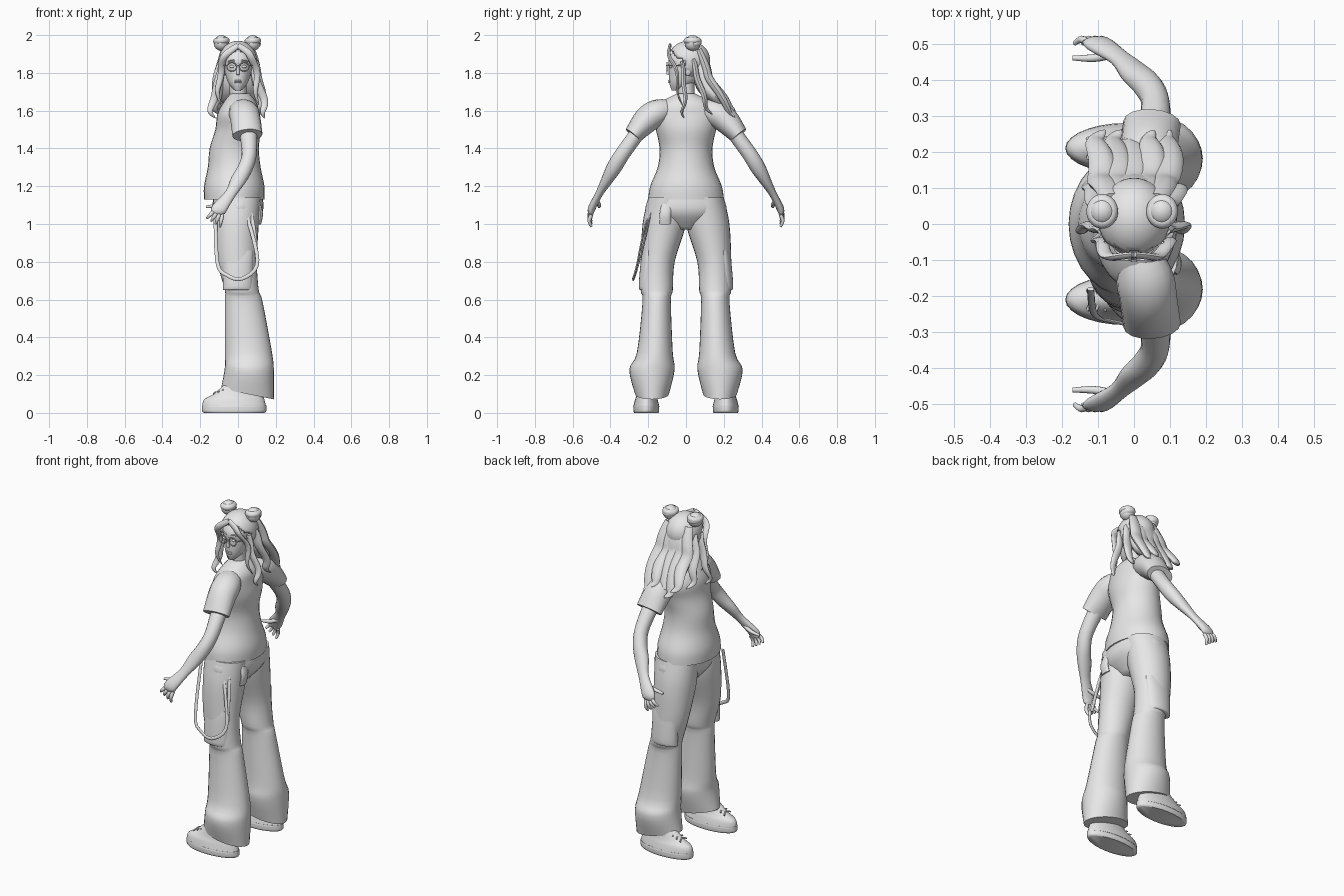
import bpy, bmesh, math
from mathutils import Vector

default_cube = bpy.data.objects.get("Cube")
if default_cube:
    bpy.data.objects.remove(default_cube, do_unlink=True)

shade = (.8, .8, .8, 1)
grey = bpy.data.materials.new("light_grey")
grey.use_nodes = True
grey.diffuse_color = shade
grey.node_tree.nodes["Principled BSDF"].inputs["Base Color"].default_value = shade


def finish(name, bm):
    bmesh.ops.recalc_face_normals(bm, faces=bm.faces[:])
    mesh = bpy.data.meshes.new(name)
    bm.to_mesh(mesh)
    bm.free()
    mesh.materials.append(grey)
    obj = bpy.data.objects.new(name, mesh)
    bpy.context.collection.objects.link(obj)
    bpy.ops.object.select_all(action="DESELECT")
    bpy.context.view_layer.objects.active = obj
    obj.select_set(True)
    bpy.ops.object.shade_smooth_by_angle(angle=math.radians(50))
    return obj


def smooth_path(points, steps):
    """Catmull-Rom interpolation through points of any dimension."""
    padded = [points[0], *points, points[-1]]
    path = []
    for a, b, c, d in zip(padded, padded[1:], padded[2:], padded[3:]):
        for i in range(steps):
            t = i / steps
            path.append([q + t / 2 * (r - p + t * (2 * p - 5 * q + 4 * r - s + t * (3 * (q - r) + s - p)))
                         for p, q, r, s in zip(a, b, c, d)])
    path.append(list(points[-1]))
    return path


def skin(name, points, ref="X", level=False, sides=16, steps=4, shape=None):
    """Skin elliptical rings (x, y, z, radius_u, radius_v) along a path."""
    bm = bmesh.new()
    path = smooth_path(points, steps)
    centres = [Vector(p[:3]) for p in path]
    axis = Vector([float(letter == ref) for letter in "XYZ"])
    rings = []
    for i, p in enumerate(path):
        if level:
            u, v = Vector((1, 0, 0)), Vector((0, 1, 0))
        else:
            tangent = (centres[min(i + 1, len(path) - 1)] - centres[max(i - 1, 0)]).normalized()
            v = tangent.cross(axis).normalized()
            u = v.cross(tangent)
        ring = []
        for k in range(sides):
            angle = math.tau * k / sides
            co = centres[i] + u * math.cos(angle) * p[3] + v * math.sin(angle) * p[4]
            ring.append(bm.verts.new(shape(co) if shape else co))
        rings.append(ring)
    for low, high in zip(rings, rings[1:]):
        for k in range(sides):
            n = (k + 1) % sides
            bm.faces.new((low[k], low[n], high[n], high[k]))
    bm.faces.new(rings[0])
    bm.faces.new(rings[-1])
    return finish(name, bm)


def loft(name, table, shape=None):
    """Level rings given as height, centre x, centre y, radius x, radius y."""
    points = [(x, y, z, rx, ry) for z, x, y, rx, ry in table]
    return skin(name, points, level=True, sides=28, shape=shape)


def tube(name, points, radius, ref="X", flat=1, tip=1):
    rings = [(*p, radius, radius * flat) for p in points[:-1]]
    rings.append((*points[-1], radius * tip, radius * flat * tip))
    return skin(name, rings, ref, sides=12)


def ball(name, centre, size):
    bm = bmesh.new()
    bmesh.ops.create_uvsphere(bm, u_segments=20, v_segments=12, radius=1)
    for v in bm.verts:
        v.co = Vector(centre) + v.co * Vector(size)
    return finish(name, bm)


def lock(name, points, width, wave=.01):
    """Tapering wavy lock of hair."""
    path = smooth_path(points, 5)
    rings = []
    for i, (x, y, z) in enumerate(path):
        t = i / (len(path) - 1)
        r = width * (.55 + .9 * t * (1 - t) - .5 * t ** 3)
        sway = wave * math.sin(t * 14) * t
        rings.append((x + sway, y + sway, z, r, r * .55))
    skin(name, rings, sides=10, steps=2)


def flip(side, points):
    """Mirror points or rings to one side of the body."""
    return [(x, side * y, *rest) for x, y, *rest in points]


# Shirt, body facing -x: height, centre x, radius x, radius y
shirt = [(1.13, -.02, .16, .2), (1.2, -.02, .16, .19), (1.3, -.02, .14, .15), (1.4, -.02, .13, .14),
         (1.5, 0, .12, .16), (1.58, 0, .11, .18), (1.64, .01, .09, .14), (1.69, .01, .05, .05)]
loft("shirt", [(z, x, 0, rx, ry) for z, x, rx, ry in shirt])
loft("trouser_seat", [(.97, 0, 0, .06, .07), (1.06, 0, 0, .13, .21), (1.15, 0, 0, .13, .19)])

# Trouser leg: height, front x, back x, inner y, outer y
leg = [(.1, -.09, .19, .09, .27), (.23, -.07, .19, .06, .3), (.32, -.07, .18, .07, .26),
       (.59, -.07, .13, .08, .23), (.65, -.07, .11, .07, .24), (.8, -.11, .1, .06, .24),
       (1, -.13, .11, 0, .23), (1.14, -.13, .12, 0, .2)]


def slant_hem(co):
    if co.z < .3:
        co.z -= (co.x - .05) * (.3 - co.z)
    return co


for side, word in ((1, "right"), (-1, "left")):
    loft(word + "_trouser_leg", [(z, (front + back) / 2, side * (inner + outer) / 2,
                                  (back - front) / 2, (outer - inner) / 2)
                                 for z, front, back, inner, outer in leg], slant_hem)
    loft(word + "_cargo_pocket", [(z, 0, side * .2, .08, depth)
                                  for z, depth in ((.65, .04), (.67, .05), (.8, .04), (.86, .03))])

    # Shoe with sole and laces
    foot = side * .21
    loft(word + "_shoe_sole", [(z, -.02, foot, length, length * .4)
                               for z, length in ((0, .16), (.01, .17), (.04, .17))])
    loft(word + "_shoe_upper", [(.03, -.02, foot, .17, .07), (.07, -.02, foot, .16, .06),
                                (.1, 0, foot, .13, .05), (.16, .03, foot, .09, .04)])
    for i in range(3):
        x, z = i * .025 - .13, i * .01 + .1
        tube(word + "_shoelace", [(x, foot - .03, z), (x + .01, foot, z + .01), (x, foot + .03, z)], .004)

    # Sleeve and bare arm
    skin(word + "_sleeve", flip(side, [
        (.01, .08, 1.61, .06, .05), (.03, .15, 1.59, .08, .07), (.04, .21, 1.55, .08, .07),
        (.05, .28, 1.47, .08, .05)]))
    skin(word + "_arm", flip(side, [
        (.05, .22, 1.53, .05, .04), (.06, .33, 1.38, .04, .04), (.04, .38, 1.3, .04, .04),
        (0, .42, 1.23, .04, .03), (-.04, .46, 1.16, .03, .02), (-.1, .5, 1.08, .04, .02),
        (-.11, .5, 1.05, .03, .01)]))

    # Fingers fan out from the knuckles, thumb points forward
    for i in range(4):
        knuckle = Vector((i * .014 - .125, side * .5, 1.07 - i * .007))
        reach = Vector((i * .009 - .04, 0, -.04 - i * .008))
        bend = Vector((0, side * .012, 0))
        tube(word + "_finger", [knuckle, knuckle + reach / 2 + bend, knuckle + reach], .01, tip=.6)
    tube(word + "_thumb", flip(side, [(-.06, .47, 1.12), (-.11, .46, 1.1), (-.17, .46, 1.09)]), .011, tip=.6)

# Straps hanging on the left hip
tube("hip_strap_loop", [(-.12, -.18, 1.1), (-.11, -.25, .8), (-.06, -.27, .73), (.02, -.28, .71),
                        (.1, -.26, .78), (.08, -.23, .93), (.02, -.18, 1.12)], .005, "Y", flat=2)
tube("hip_strap_back", [(.05, -.17, 1.13), (.08, -.2, 1), (.1, -.24, .82)], .005, "Y", flat=2)
tube("back_pocket_flap", [(.11, -.1, 1.1), (.12, -.11, 1.05), (.11, -.11, 1)], .03, "Y", flat=.4)

# Neck and head, head turned to face -y
tube("neck", [(.01, .01, 1.62), (0, 0, 1.7), (0, 0, 1.78)], .045)
loft("head", [
    (1.706, 0, -.06, .015, .015), (1.74, 0, -.025, .047, .062), (1.78, 0, -.01, .064, .08),
    (1.83, 0, 0, .075, .09), (1.88, 0, 0, .077, .09), (1.95, 0, 0, .04, .04)])
tube("nose", [(0, -.085, 1.845), (0, -.093, 1.815), (0, -.095, 1.79)], .008, flat=1.2)
for z in (1.75, 1.758):
    ball("lip", (0, -.085, z), (.02, .01, .005))
for s in (-1, 1):
    ball("eye", (s * .031, -.08, 1.833), (.015, .01, .008))
    ball("ear", (s * .077, .01, 1.815), (.01, .02, .03))
    tube("eyebrow", [(s * .014, -.09, 1.863), (s * .035, -.085, 1.868), (s * .053, -.07, 1.86)], .004)
    # Round glasses
    turns = [math.tau * i / 16 for i in range(17)]
    tube("glasses_rim", [(s * .033 + .025 * math.cos(a), -.1, 1.832 + .023 * math.sin(a)) for a in turns],
         .003, "Y")
    tube("glasses_temple", [(s * .058, -.1, 1.838), (s * .08, -.05, 1.84), (s * .08, .02, 1.84)], .003)
tube("glasses_bridge", [(-.01, -.1, 1.836), (0, -.103, 1.84), (.01, -.1, 1.836)], .003, "Z")

# Hair cap with an opening for the face
bm = bmesh.new()
bmesh.ops.create_uvsphere(bm, u_segments=40, v_segments=24, radius=1)
for v in bm.verts:
    v.co = Vector((0, .015, 1.865)) + v.co * Vector((.1, .113, .105))
opening = []
for face in bm.faces:
    middle = face.calc_center_median()
    if middle.y < -.01 and middle.z < 1.925 - 6 * middle.x ** 2:
        opening.append(face)
bmesh.ops.delete(bm, geom=opening, context="FACES")
cap = finish("hair_cap", bm)
cap.modifiers.new("thickness", "SOLIDIFY").thickness = .012

for s in (-1, 1):
    # Bun: coiled strand around a core
    bun = Vector((s * .083 - .005, .035, 1.958))
    ball("hair_bun", bun, (.04, .042, .042))
    coil = [bun + Vector((.026 * math.cos(a), .03 * math.sin(a), .006 * a * (1 - a / 12) - .005))
            for a in (i * .7 for i in range(14))]
    tube("bun_coil", coil, .018, "Z")

    # Locks framing the face and falling on the shoulders
    lock("curtain_lock", [(0, -.085, 1.945), (s * .06, -.09, 1.9), (s * .09, -.06, 1.83),
                          (s * .1, -.04, 1.72), (s * .1, -.03, 1.63)], .026)
    lock("shoulder_lock", [(s * .085, -.02, 1.86), (s * .1, -.01, 1.76), (s * .14, -.01, 1.63),
                           (s * .13, -.02, 1.56)], .03)
    lock("side_lock", [(s * .08, .04, 1.87), (s * .1, .06, 1.78), (s * .12, .1, 1.65),
                       (s * .11, .13, 1.58)], .04)

# Long hair sweeping back from the head
for i in range(5):
    t = i / 2 - 1
    drop = .03 * math.cos(i * 2)
    lock("back_lock", [(t * .06, .07, 1.92), (t * .08, .11, 1.82), (t * .09, .14, 1.74),
                       (t * .1, .23, 1.61 + drop), (t * .09, .25, 1.57 + drop)], .056)
skin("back_hair_mass", [(0, .05, 1.93, .06, .04), (0, .08, 1.83, .09, .05), (0, .1, 1.74, .1, .05),
                        (0, .16, 1.67, .1, .04), (0, .23, 1.59, .04, .01)])
